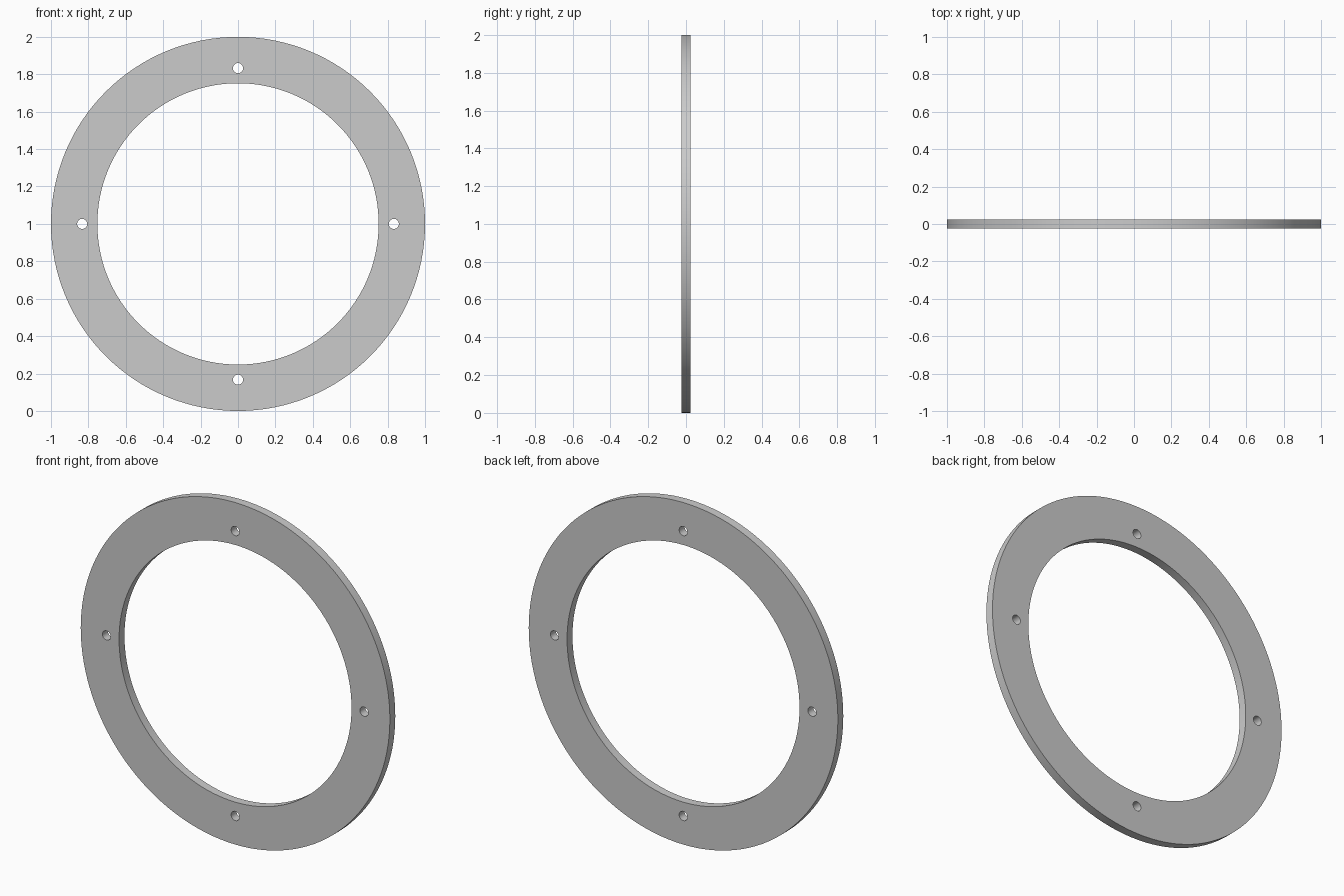
import bpy, bmesh
from math import sin, cos, pi, radians

if "Cube" in bpy.data.objects:
    bpy.data.objects.remove(bpy.data.objects["Cube"])

OUTER, INNER, THICK = 1.0, 0.752, 0.05
BOLT_CIRCLE, BOLT_R = 0.833, 0.027

# Flat outline: filled 2D curve with the opening and bolt holes
profile = bpy.data.curves.new("flange_ring", 'CURVE')
profile.dimensions = '2D'
profile.fill_mode = 'BOTH'
profile.extrude = THICK / 2


def add_circle(x, y, r, sides):
    spline = profile.splines.new('POLY')
    spline.points.add(sides - 1)
    for i, p in enumerate(spline.points):
        a = 2 * pi * i / sides
        p.co = (x + r * cos(a), y + r * sin(a), 0, 1)
    spline.use_cyclic_u = True


add_circle(0, 0, OUTER, 128)
add_circle(0, 0, INNER, 128)
for k in range(4):
    a = k * pi / 2
    add_circle(BOLT_CIRCLE * cos(a), BOLT_CIRCLE * sin(a), BOLT_R, 32)

# Stand the ring upright on the ground and turn it into a mesh
ring = bpy.data.objects.new("flange_ring", profile)
bpy.context.collection.objects.link(ring)
ring.location.z = OUTER
ring.rotation_euler.x = radians(90)
bpy.context.view_layer.objects.active = ring
ring.select_set(True)
bpy.ops.object.convert(target='MESH')
ring = bpy.context.object

# Weld caps to walls
bm = bmesh.new()
bm.from_mesh(ring.data)
bmesh.ops.remove_doubles(bm, verts=bm.verts, dist=1e-4)
bmesh.ops.recalc_face_normals(bm, faces=bm.faces)
bm.to_mesh(ring.data)
bm.free()
bpy.ops.object.shade_smooth_by_angle(angle=radians(30))
